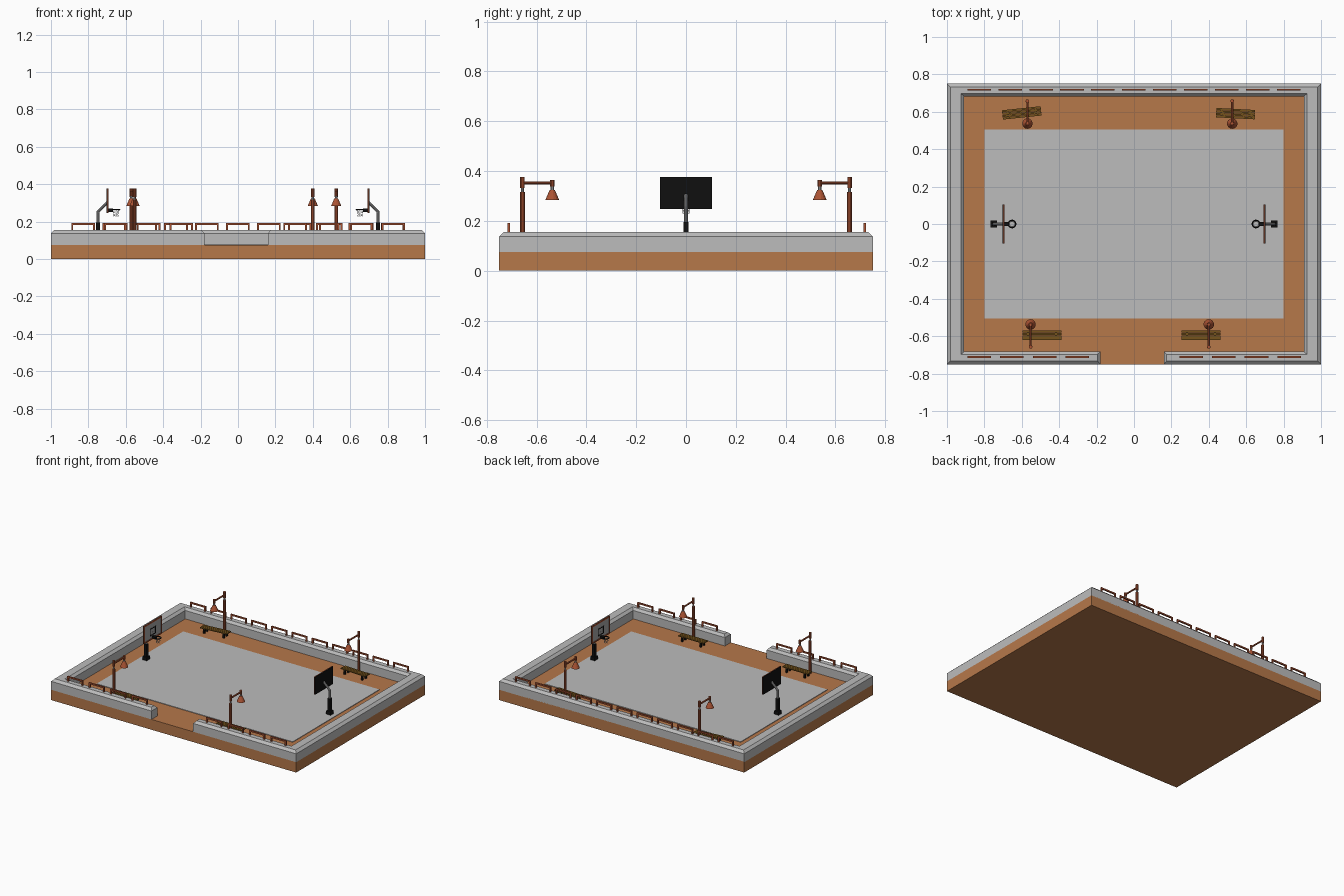
import bpy, bmesh, math
from mathutils import Vector, Matrix

if "Cube" in bpy.data.objects:
    bpy.data.objects.remove(bpy.data.objects["Cube"])

def mat(name, r, g, b):
    lin = lambda c: ((c / 255 + 0.055) / 1.055) ** 2.4 if c > 10 else c / 255 / 12.92
    m = bpy.data.materials.new(name)
    m.diffuse_color = (lin(r), lin(g), lin(b), 1)
    m.use_nodes = True
    m.node_tree.nodes["Principled BSDF"].inputs["Base Color"].default_value = m.diffuse_color
    return m

BROWN = mat("clay_brown", 182, 120, 74)
GREY = mat("concrete_grey", 188, 188, 188)
RUST = mat("rust_red", 172, 84, 52)
BLACK = mat("black", 16, 16, 16)
WOOD = mat("olive_wood", 118, 84, 28)
STEEL = mat("steel_grey", 165, 165, 165)
NET = mat("net_white", 215, 215, 215)
FLOOR = 0.076
WALL_TOP = 0.155

def finish(bm, name, m, M=None):
    if M is not None:
        bm.transform(M)
    bmesh.ops.recalc_face_normals(bm, faces=bm.faces)
    me = bpy.data.meshes.new(name)
    bm.to_mesh(me)
    bm.free()
    me.materials.append(m)
    ob = bpy.data.objects.new(name, me)
    bpy.context.collection.objects.link(ob)
    return ob

def box(name, lo, hi, m, M=None):
    bm = bmesh.new()
    bmesh.ops.create_cube(bm, size=1)
    lo, hi = Vector(lo), Vector(hi)
    for v in bm.verts:
        v.co = Vector([(lo[i] + hi[i]) / 2 + v.co[i] * (hi[i] - lo[i]) for i in range(3)])
    return finish(bm, name, m, M)

def tube(name, a, b, r1, r2, m, M=None, n=10):
    """Cylinder or cone between two points."""
    a, b = Vector(a), Vector(b)
    d = b - a
    bm = bmesh.new()
    bmesh.ops.create_cone(bm, cap_ends=True, segments=n, radius1=r1, radius2=r2, depth=d.length)
    bm.transform(Matrix.Translation((a + b) / 2) @ d.to_track_quat('Z', 'Y').to_matrix().to_4x4())
    return finish(bm, name, m, M)

# ground slab and court
box("ground_slab", (-1, -0.75, 0), (1, 0.75, FLOOR), BROWN)
box("slab_rim", (-0.999, 0.70, FLOOR), (0.999, 0.75, 0.08), BROWN)
box("court_surface", (-0.8, -0.505, FLOOR), (0.8, 0.505, FLOOR + 0.004), GREY)

# perimeter wall with bevelled top, open at the front
def wall_loop(x, y, z, end=0.0):
    return [Vector(p) for p in ((-0.18 - end, -y, z), (-x, -y, z), (-x, y, z),
                                (x, y, z), (x, -y, z), (0.16 + end, -y, z))]

bm = bmesh.new()
loops = [wall_loop(1, 0.75, FLOOR), wall_loop(1, 0.75, 0.138),
         wall_loop(0.982, 0.732, WALL_TOP, 0.015), wall_loop(0.925, 0.697, WALL_TOP, 0.015),
         wall_loop(0.908, 0.682, 0.138), wall_loop(0.908, 0.682, FLOOR)]
rings = [[bm.verts.new(p) for p in lp] for lp in loops]
for i in range(6):
    a, b = rings[i], rings[(i + 1) % 6]
    for j in range(5):
        bm.faces.new((a[j], a[j + 1], b[j + 1], b[j]))
for j in (0, 5):
    r = [ring[j] for ring in rings]
    bm.faces.new((r[0], r[1], r[4], r[5]))
    bm.faces.new((r[1], r[2], r[3], r[4]))
finish(bm, "perimeter_wall", GREY)

# railings along the wall tops
def railing(x, y):
    h, t, top = 0.063, 0.005, 0.192
    box("railing_bar", (x - h, y - t, top - 0.01), (x + h, y + t, top), RUST)
    for s in (-1, 1):
        c = x + s * (h - t)
        box("railing_post", (c - t, y - t, WALL_TOP - 0.004), (c + t, y + t, top - 0.01), RUST)

for i in range(11):
    railing(-0.828 + i * 0.1655, 0.718)
for i in range(4):
    railing(-0.828 + i * 0.175, -0.712)
    railing(0.305 + i * 0.175, -0.712)

# street lamps, built facing -y with the post at the origin
def lamp(x, y, turn):
    M = Matrix.Translation((x, y, 0)) @ Matrix.Rotation(turn, 4, 'Z')
    tube("lamp_post", (0, 0, FLOOR), (0, 0, 0.315), 0.01, 0.01, RUST, M)
    tube("lamp_neck", (0, 0, 0.31), (0, 0, 0.34), 0.006, 0.006, STEEL, M)
    tube("lamp_collar", (0, 0, 0.333), (0, 0, 0.376), 0.0095, 0.0095, RUST, M)
    tube("lamp_arm", (0, 0, 0.353), (0, -0.12, 0.353), 0.006, 0.006, RUST, M)
    tube("lamp_joint", (0, -0.12, 0.338), (0, -0.12, 0.365), 0.009, 0.009, RUST, M)
    tube("lamp_stem", (0, -0.12, 0.318), (0, -0.12, 0.34), 0.007, 0.007, STEEL, M)
    tube("lamp_shade_top", (0, -0.12, 0.302), (0, -0.12, 0.325), 0.02, 0.01, RUST, M, 14)
    tube("lamp_shade", (0, -0.12, 0.284), (0, -0.12, 0.302), 0.028, 0.02, RUST, M, 14)

lamp(-0.57, 0.657, 0)
lamp(0.525, 0.657, 0)
lamp(-0.553, -0.657, math.pi)
lamp(0.40, -0.657, math.pi)

# slatted benches
def bench(x, y, deg):
    M = Matrix.Translation((x, y, FLOOR)) @ Matrix.Rotation(math.radians(deg), 4, 'Z')
    for i in range(4):
        c = -0.0195 + i * 0.013
        box("bench_slat", (-0.104, c - 0.0055, 0.033), (0.104, c + 0.0055, 0.04), WOOD, M)
    for s in (-1, 1):
        c = s * 0.075
        box("bench_bracket", (c - 0.006, -0.024, 0.024), (c + 0.006, 0.024, 0.034), BLACK, M)
        for t in (-1, 1):
            box("bench_leg", (c - 0.006, t * 0.018 - 0.006, 0), (c + 0.006, t * 0.018 + 0.006, 0.025), BLACK, M)

bench(-0.60, 0.594, 6)
bench(0.543, 0.59, -3)
bench(-0.492, -0.594, 0)
bench(0.358, -0.594, 0)

# basketball hoops, built with the hoop towards +x and mirrored by half turn
def hoop(turn):
    M = Matrix.Rotation(turn, 4, 'Z')
    box("hoop_base", (-0.768, -0.018, FLOOR), (-0.732, 0.018, 0.105), BLACK, M)
    box("pole_padding", (-0.759, -0.011, 0.1), (-0.738, 0.011, 0.196), BLACK, M)
    tube("pole", (-0.748, 0, 0.19), (-0.748, 0, 0.257), 0.008, 0.008, STEEL, M)
    tube("pole_arm", (-0.748, 0, 0.253), (-0.699, 0, 0.303), 0.008, 0.008, STEEL, M)
    # board with frame and aiming square
    z0, z1, w, f = 0.247, 0.377, 0.105, 0.009
    x0, x1 = -0.698, -0.692
    box("board_back", (-0.702, -w, z0), (x0, w, z1), BLACK, M)
    box("board_panel", (x0, -w + f, z0 + f), (-0.695, w - f, z1 - f), STEEL, M)

    def frame(name, ha, a0, a1, t, xe, m):
        box(name, (x0, -ha, a1 - t), (xe, ha, a1), m, M)
        box(name, (x0, -ha, a0), (xe, ha, a0 + t), m, M)
        for s in (-1, 1):
            c = s * (ha - t / 2)
            box(name, (x0, c - t / 2, a0 + t), (xe, c + t / 2, a1 - t), m, M)

    frame("board_frame", w, z0, z1, f, x1, RUST)
    frame("aiming_square", 0.034, 0.276, 0.33, 0.006, -0.693, BLACK)
    box("rim_bracket", (-0.694, -0.01, 0.252), (-0.668, 0.01, 0.27), BLACK, M)
    # rim
    bpy.ops.mesh.primitive_torus_add(major_radius=0.02, minor_radius=0.0035,
                                     major_segments=16, minor_segments=6)
    rim = bpy.context.object
    rim.name = "rim"
    rim.data.transform(M @ Matrix.Translation((-0.652, 0, 0.266)))
    rim.data.materials.append(BLACK)
    # net of thin strands, crossing between stepped rings
    n = 8
    rows = ((0.019, 0.265), (0.016, 0.252), (0.013, 0.239), (0.013, 0.227))

    def pt(row, k):
        a = math.tau * (k + row * 0.5) / n
        return (-0.652 + rows[row][0] * math.cos(a), rows[row][0] * math.sin(a), rows[row][1])

    for r in range(3):
        for k in range(n):
            for d in (0, -1):
                tube("net_strand", pt(r, k), pt(r + 1, k + d), 0.0009, 0.0009, NET, M, 4)

hoop(0)
hoop(math.pi)
